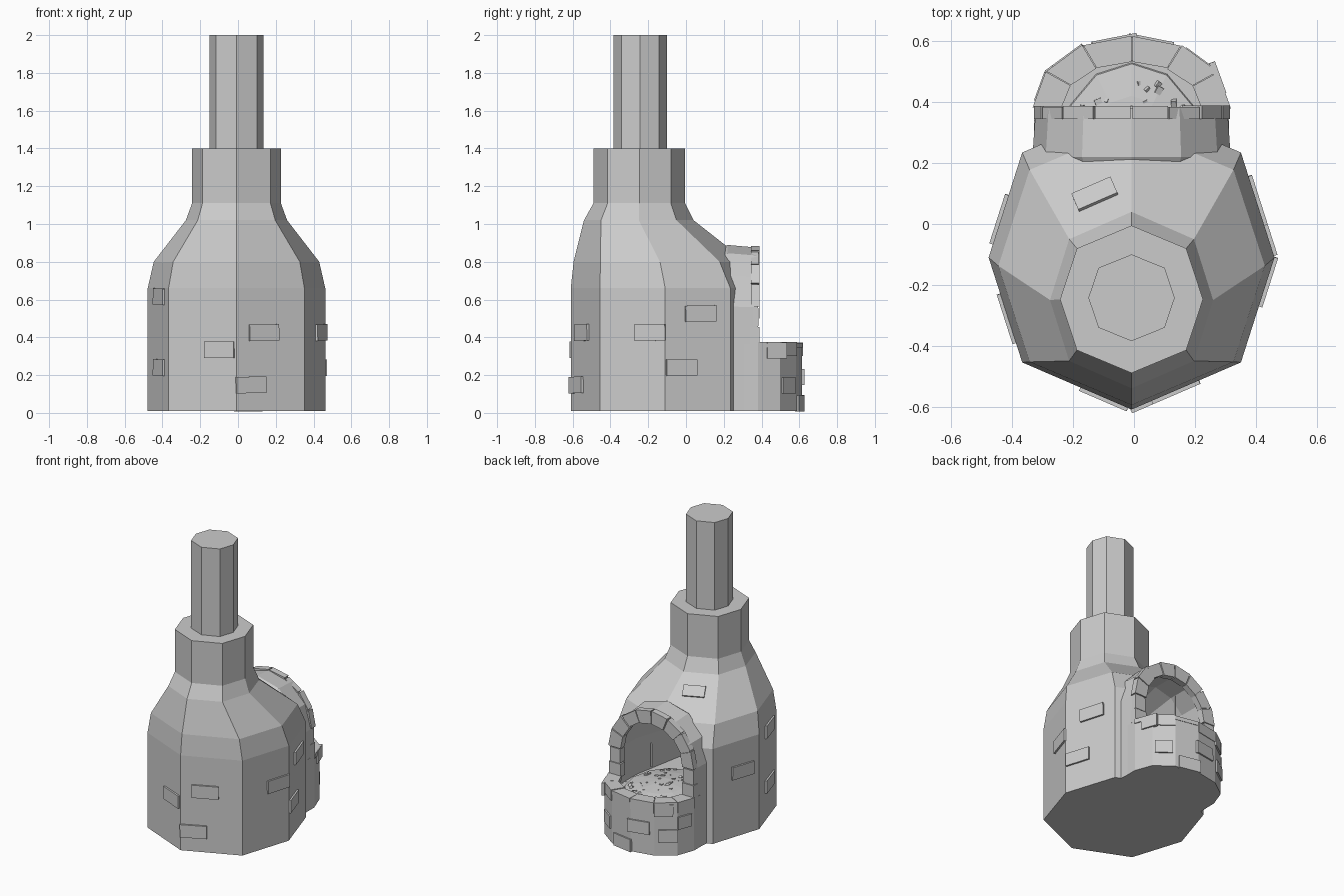
import bpy, bmesh, math, random
from mathutils import Vector, Matrix

if "Cube" in bpy.data.objects:
    bpy.data.objects.remove(bpy.data.objects["Cube"])

random.seed(4)
CX = -0.008
UNIT = [(0, -1), (.765, -.69), (1, 0), (.765, .69), (0, 1), (-.765, .69), (-1, 0), (-.765, -.69)]


def finish(name, bm):
    bmesh.ops.recalc_face_normals(bm, faces=bm.faces[:])
    me = bpy.data.meshes.new(name)
    bm.to_mesh(me)
    bm.free()
    ob = bpy.data.objects.new(name, me)
    bpy.context.collection.objects.link(ob)
    return ob


def add_loft(bm, sections):
    """Closed solid skinned through equal-length point loops."""
    rows = [[bm.verts.new(p) for p in s] for s in sections]
    n = len(rows[0])
    for a, b in zip(rows, rows[1:]):
        for i in range(n):
            j = (i + 1) % n
            bm.faces.new((a[i], a[j], b[j], b[i]))
    bm.faces.new(rows[0])
    bm.faces.new(rows[-1])


def loft(name, sections):
    bm = bmesh.new()
    add_loft(bm, sections)
    return finish(name, bm)


def boolean(ob, other, op):
    m = ob.modifiers.new(op, 'BOOLEAN')
    m.operation, m.object, m.solver = op, other, 'EXACT'
    with bpy.context.temp_override(object=ob, active_object=ob):
        bpy.ops.object.modifier_apply(modifier=m.name)
    bpy.data.objects.remove(other)


def ring(z, r, front, back):
    cy, ry = (front + back) / 2, (back - front) / 2
    return [Vector((CX + r * x, cy + ry * y, z)) for x, y in UNIT]


def arch(y, r, cz, zb):
    pts = [(r, zb)] + [(r * math.cos(math.radians(a)), cz + r * math.sin(math.radians(a)))
                       for a in range(0, 181, 30)] + [(-r, zb)]
    return [Vector((CX + x, y, z)) for x, z in pts]


def plan(z, rx, ry, cy=.38, back=None):
    pts = [Vector((CX + rx * math.cos(math.radians(a)), cy + ry * math.sin(math.radians(a)), z))
           for a in range(0, 181, 30)]
    if back is not None:
        pts += [Vector((CX - rx, back, z)), Vector((CX + rx, back, z))]
    return pts


# main body, oven mouth and hearth fused into one shell
rings = [ring(*r) for r in [(.01, .47, -.61, .39), (.66, .47, -.61, .39), (.8, .438, -.595, .32),
                            (1.02, .268, -.54, .04), (1.11, .235, -.49, -.005), (1.4, .235, -.49, -.005)]]
body = loft("furnace_body", rings)
mouth = loft("mouth", [arch(.0, .2, .56, .01), arch(.22, .326, .563, .01), arch(.38, .315, .56, .01)])
hearth = loft("hearth", [plan(.01, .32, .235, back=.25), plan(.365, .32, .235, back=.25)])
boolean(body, mouth, 'UNION')
boolean(body, hearth, 'UNION')

# firebox hollow and hearth pan
tunnel = loft("firebox_cutter", [arch(-.2, .17, .53, .311), arch(.2, .245, .56, .311), arch(.386, .245, .56, .311)])
boolean(body, tunnel, 'DIFFERENCE')
pan = loft("pan_cutter", [plan(.31, .24, .158, back=.32), plan(.5, .24, .158, back=.32)])
boolean(body, pan, 'DIFFERENCE')

# chimney
loft("chimney", [ring(1.395, .142, -.385, -.1), ring(2.0, .142, -.385, -.1)])


def add_brick(bm, a, b, c, d, s, t, w, h, out=.012):
    """Brick lying on quad a-b (lower edge), d-c (upper edge) at s along, t up."""
    pos = a.lerp(b, s).lerp(d.lerp(c, s), t)
    tan = (b - a).normalized()
    nrm = tan.cross(d - a).normalized()
    up = nrm.cross(tan)
    m = Matrix((tan, nrm, up)).transposed().to_4x4()
    tilt = Matrix.Rotation(random.uniform(-.02, .02), 4, 'Y')
    m = Matrix.Translation(pos) @ m @ tilt @ Matrix.Diagonal((w, out * 2, h, 1))
    bmesh.ops.create_cube(bm, size=1, matrix=m)


# scattered bricks on the body: side, position along side, height
bm = bmesh.new()
for k, s, z in [(0, .4, .425), (0, .21, .148), (7, .75, .335), (1, .77, .425), (2, .54, .525),
                (2, .25, .24), (6, .58, .615), (6, .58, .24), (5, .64, .45)]:
    j = (k + 1) % 8
    lo, hi = rings[0], rings[1]
    add_brick(bm, lo[k], lo[j], hi[j], hi[k], s, (z - .01) / .65, .17, .087)
add_brick(bm, rings[2][4], rings[2][5], rings[3][5], rings[3][4], .47, .62, .14, .075)
finish("body_bricks", bm)

# scattered bricks on the hearth wall: segment, position, height, width
bm = bmesh.new()
lo, hi = plan(.01, .32, .235), plan(.365, .32, .235)
for k, s, z, w in [(1, .5, .145, .11), (0, .85, .33, .11), (2, .6, .05, .15), (3, .35, .19, .15),
                   (4, .6, .145, .12), (4, .4, .32, .12), (5, .4, .23, .1)]:
    add_brick(bm, lo[k], lo[k + 1], hi[k + 1], hi[k], s, (z - .01) / .355, w, .085, .01)
finish("hearth_bricks", bm)

# rim bricks capping the hearth wall
bm = bmesh.new()
for k in range(6):
    g = random.uniform(0, .006)
    depth = .30 if k % 2 else .345
    secs = []
    for z in (depth, .37 + g):
        o, i = plan(z, .322 + g, .237 + g), plan(z, .236 - g, .155 - g)
        secs.append([o[k], o[k + 1].lerp(o[k], .02), i[k + 1].lerp(i[k], .02), i[k]])
    add_loft(bm, secs)
finish("rim_bricks", bm)

# bricks framing the arch
bm = bmesh.new()
steps = 8
for k in range(steps):
    a0, a1 = math.pi * (k + .03) / steps, math.pi * (k + .97) / steps
    g = random.uniform(0, .007)
    quad = [(.318 + g, a0), (.318 + g, a1), (.238 - g, a1), (.238 - g, a0)]
    add_loft(bm, [[Vector((CX + r * math.cos(a), y, .56 + r * math.sin(a))) for r, a in quad]
                  for y in (.345, .384 + g)])
for side in (-1, 1):
    for z0, z1, g in ((.365, .455, .004), (.46, .555, 0)):
        add_loft(bm, [[Vector((CX + side * x, y, z)) for x, y in
                       ((.317 + g, .34), (.317 + g, .384 + g), (.238 - g, .384 + g), (.238 - g, .34))]
                      for z in (z0, z1)])
finish("arch_bricks", bm)

# low ash heap
heap = [[Vector((CX + f * .238 * math.cos(a), .25 + f * .285 * math.sin(a), z))
         for a in (math.pi * k / 6 for k in range(12))]
        for f, z in ((1, .3), (.97, .318), (.6, .338), (.15, .352))]
loft("ash_heap", heap)

# embers on the ash
bm = bmesh.new()
for _ in range(45):
    a, f = random.uniform(0, 2 * math.pi), math.sqrt(random.uniform(.02, .85))
    p = Vector((CX + f * .225 * math.cos(a), .25 + f * .265 * math.sin(a), .354 - .034 * f))
    rot = Matrix.Rotation(random.uniform(0, 3), 4, Vector((random.random(), random.random(), 1)).normalized())
    size = random.uniform(.01, .026)
    bmesh.ops.create_cube(bm, size=size, matrix=Matrix.Translation(p) @ rot @ Matrix.Diagonal((1, .8, .7, 1)))
finish("embers", bm)
